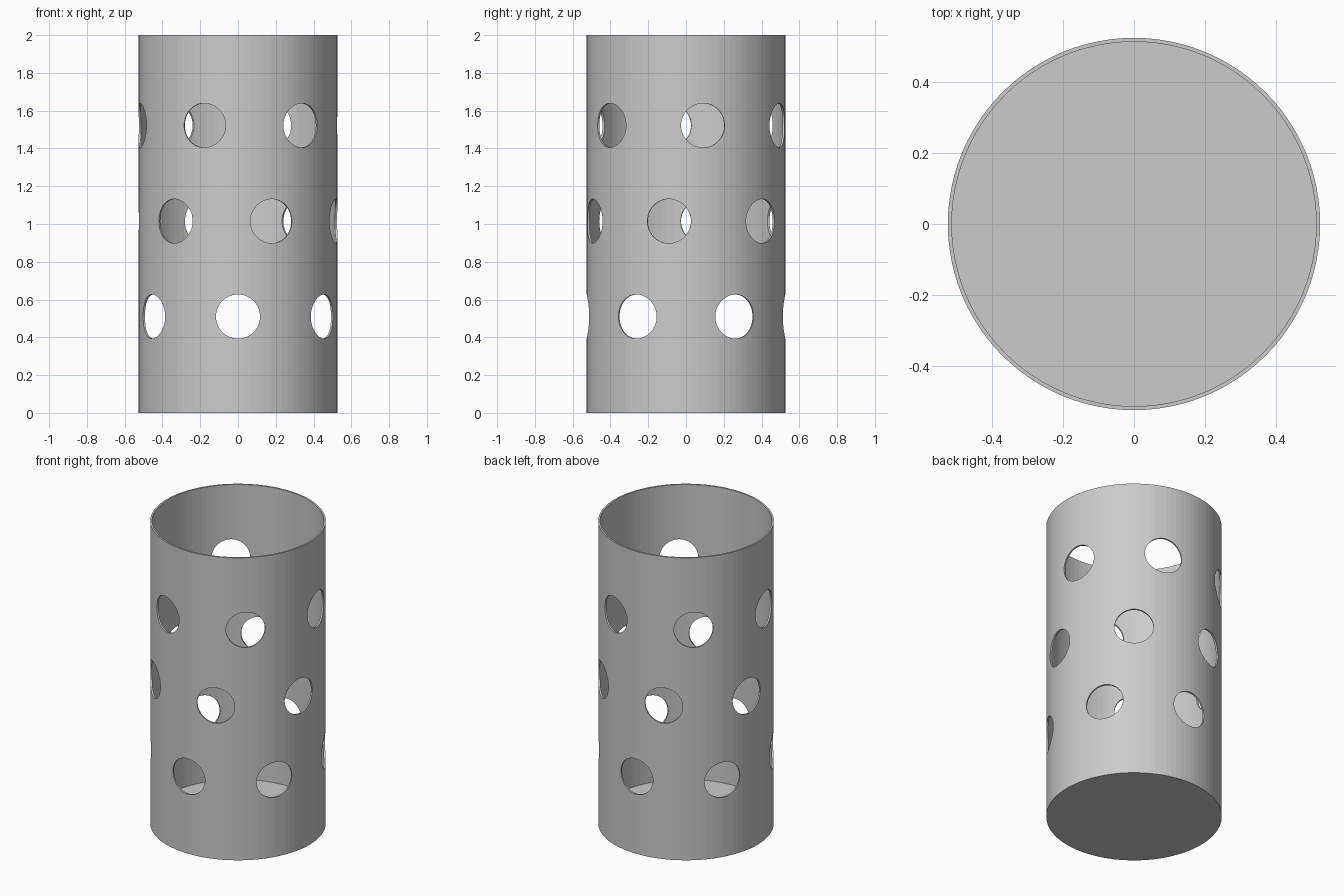
import bpy, bmesh
from math import pi, sin, cos, radians
from mathutils import Matrix, Vector

default = bpy.data.objects.get("Cube")
if default:
    bpy.data.objects.remove(default, do_unlink=True)

HEIGHT, OUTER, INNER, FLOOR = 2.0, 0.526, 0.515, 0.05
SIDES = 96
HOLE_RADIUS = 0.117
HOLE_ROWS = [(0.51, 0), (1.015, 20), (1.522, 40)]   # height, twist in degrees


def make_object(name, bm):
    bmesh.ops.recalc_face_normals(bm, faces=bm.faces)
    mesh = bpy.data.meshes.new(name)
    bm.to_mesh(mesh)
    bm.free()
    obj = bpy.data.objects.new(name, mesh)
    bpy.context.collection.objects.link(obj)
    return obj


grey = bpy.data.materials.new("plain grey")
grey.use_nodes = True
colour = (0.6, 0.6, 0.6, 1)
grey.diffuse_color = colour
grey.node_tree.nodes["Principled BSDF"].inputs["Base Color"].default_value = colour

# Open cup: outer wall, rim, inner wall and a thick floor
bm = bmesh.new()
profile = [(OUTER, 0), (OUTER, HEIGHT), (INNER, HEIGHT), (INNER, FLOOR)]
rings = [[bm.verts.new((r * sin(2 * pi * i / SIDES), -r * cos(2 * pi * i / SIDES), z))
          for i in range(SIDES)] for r, z in profile]
for low, high in zip(rings, rings[1:]):
    for i in range(SIDES):
        j = (i + 1) % SIDES
        bm.faces.new((low[i], low[j], high[j], high[i]))
bm.faces.new(rings[0])
bm.faces.new(rings[-1])
cup = make_object("perforated_cup", bm)
cup.data.materials.append(grey)

# Radial cutters: three twisted rows of six round holes
bm = bmesh.new()
for z, twist in HOLE_ROWS:
    for k in range(6):
        angle = radians(twist + 60 * k)
        direction = Vector((sin(angle), -cos(angle), 0))
        turn = direction.to_track_quat('Z', 'Y').to_matrix().to_4x4()
        place = Matrix.Translation(direction * OUTER + Vector((0, 0, z)))
        bmesh.ops.create_cone(bm, cap_ends=True, segments=48, radius1=HOLE_RADIUS,
                              radius2=HOLE_RADIUS, depth=0.2, matrix=place @ turn)
cutter = make_object("hole_cutter", bm)
cutter.hide_render = True

# Cut the holes and tidy up
cut = cup.modifiers.new("holes", 'BOOLEAN')
cut.operation = 'DIFFERENCE'
cut.solver = 'EXACT'
cut.object = cutter
bpy.ops.object.select_all(action='DESELECT')
bpy.context.view_layer.objects.active = cup
cup.select_set(True)
bpy.ops.object.modifier_apply(modifier=cut.name)
bpy.data.objects.remove(cutter, do_unlink=True)
